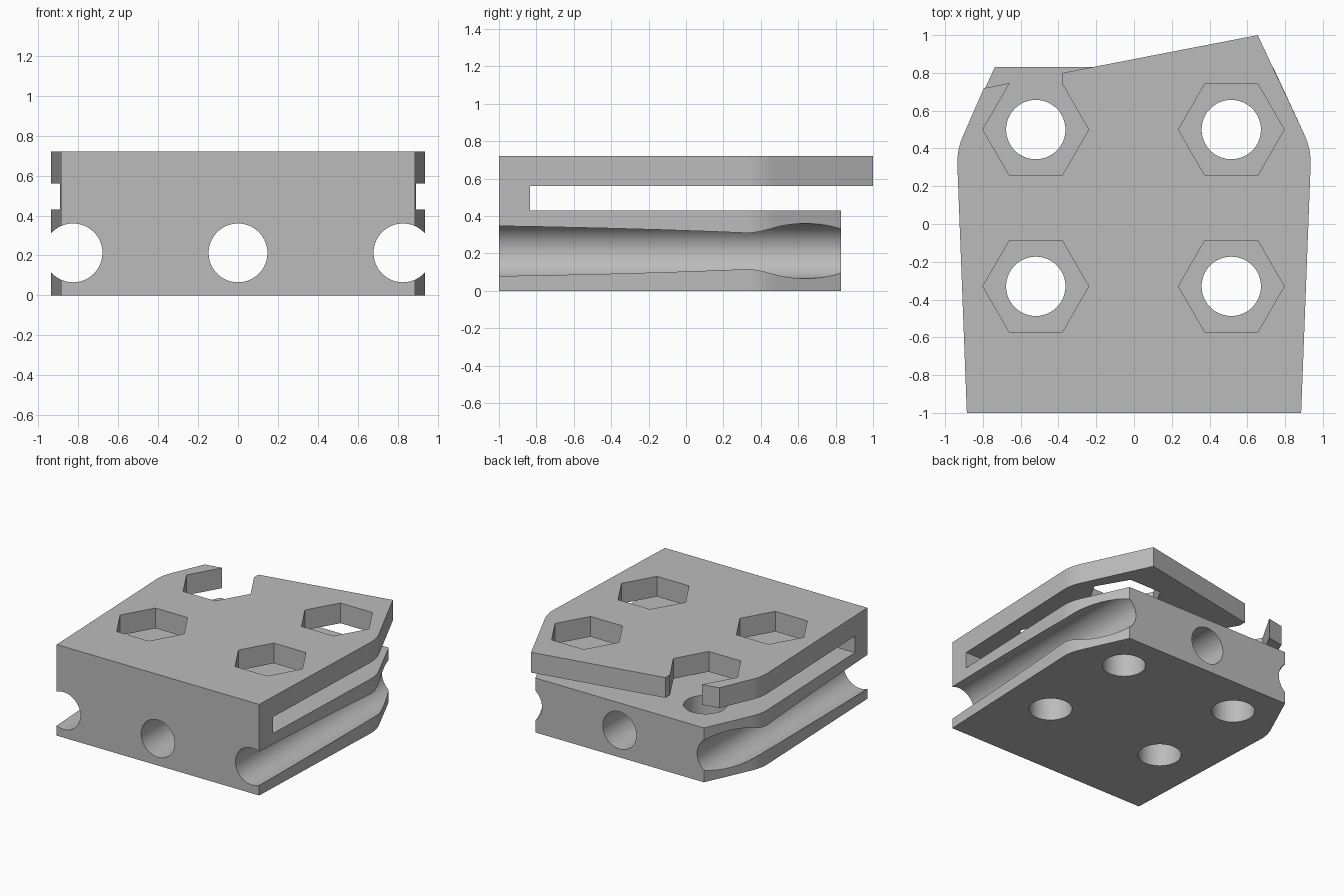
import bpy, bmesh
from math import cos, sin, tau
from mathutils import Vector

cube = bpy.data.objects.get("Cube")
if cube:
    bpy.data.objects.remove(cube, do_unlink=True)

grey = bpy.data.materials.new("plain grey")
grey.use_nodes = True
grey.diffuse_color = (0.5, 0.5, 0.5, 1)
grey.node_tree.nodes["Principled BSDF"].inputs["Base Color"].default_value = (0.5, 0.5, 0.5, 1)


def prism(name, outline, low, high, lengthwise=False):
    """Extrude an outline in z, or an (x, z) outline along y."""
    bm = bmesh.new()
    place = (lambda a, b, t: (a, t, b)) if lengthwise else (lambda a, b, t: (a, b, t))
    face = bm.faces.new([bm.verts.new(place(a, b, low)) for a, b in outline])
    made = bmesh.ops.extrude_face_region(bm, geom=[face])["geom"]
    step = Vector(place(0, 0, high - low))
    bmesh.ops.translate(bm, verts=[v for v in made if isinstance(v, bmesh.types.BMVert)], vec=step)
    bmesh.ops.recalc_face_normals(bm, faces=bm.faces)
    mesh = bpy.data.meshes.new(name)
    bm.to_mesh(mesh)
    bm.free()
    mesh.materials.append(grey)
    obj = bpy.data.objects.new(name, mesh)
    bpy.context.collection.objects.link(obj)
    return obj


def ring(x, y, radius, sides):
    return [(x + radius * cos(tau * i / sides), y + radius * sin(tau * i / sides)) for i in range(sides)]


def rect(x0, x1, y0, y1):
    return [(x0, y0), (x1, y0), (x1, y1), (x0, y1)]


def modify(obj, operation, other):
    mod = obj.modifiers.new(operation.lower(), 'BOOLEAN')
    mod.operation, mod.solver, mod.object = operation, 'EXACT', other
    bpy.context.view_layer.objects.active = obj
    bpy.ops.object.modifier_apply(modifier=mod.name)
    bpy.data.objects.remove(other, do_unlink=True)


# Right-hand edge of the body: tapering side, rounded shoulder, slanted rear
start, corner, end = Vector((0.935, 0.31)), Vector((0.939, 0.396)), Vector((0.9, 0.478))
edge = [(0.885, -1)]
for i in range(9):
    t = i / 8
    p = start * (1 - t) ** 2 + corner * 2 * t * (1 - t) + end * t * t
    edge.append((p.x, p.y))


def mirrored(points):
    return [(-x, y) for x, y in reversed(points)]


# Lower block with a square rear, upper plate with a skewed rear
base = edge + [(0.737, 0.83)]
block = prism("clamp_block", base + mirrored(base), 0, 0.72)
plate_rear = [(0.655, 1), (-0.795, 0.719)]
upper = prism("upper_plate", edge + plate_rear + mirrored(edge), 0.56, 0.72)

# Cut the block down to the lower slab and front wall, then add the plate
modify(block, 'DIFFERENCE', prism("slot_cutter", rect(-2, 2, -0.835, 2), 0.43, 0.9))
modify(block, 'UNION', upper)

# Lengthwise bore and the two side grooves
for x in (-0.825, 0, 0.825):
    modify(block, 'DIFFERENCE', prism("bore_cutter", ring(x, 0.213, 0.147, 64), -1.5, 1.5, True))

# Hexagonal windows above round holes
for x in (-0.52, 0.515):
    for y in (-0.33, 0.5):
        modify(block, 'DIFFERENCE', prism("hex_cutter", ring(x, y, 0.28, 6), 0.5, 0.9))
        modify(block, 'DIFFERENCE', prism("hole_cutter", ring(x, y, 0.157, 64), -0.2, 0.5))

# Rear opening of one window
modify(block, 'DIFFERENCE', prism("opening_cutter", rect(-0.66, -0.38, 0.5, 1.2), 0.5, 0.9))

# Smooth the bores, keep the edges sharp
bpy.ops.object.select_all(action='DESELECT')
block.select_set(True)
bpy.context.view_layer.objects.active = block
bpy.ops.object.shade_smooth_by_angle(angle=0.5)
